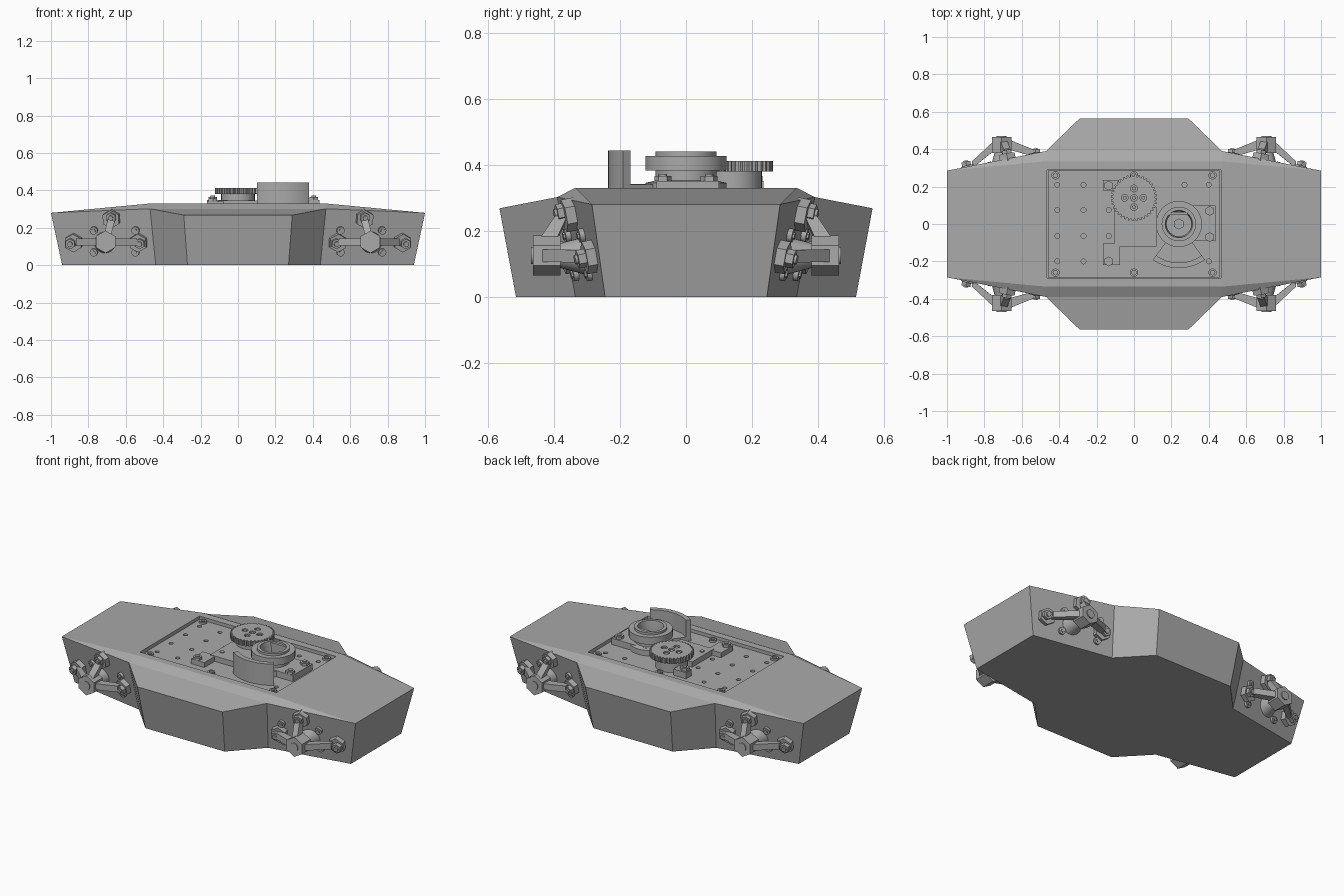
import bpy, bmesh, math
from mathutils import Matrix, Vector

if "Cube" in bpy.data.objects:
    bpy.data.objects.remove(bpy.data.objects["Cube"])

GREY = (0.4, 0.4, 0.4, 1)
mat = bpy.data.materials.new("plain_grey")
mat.use_nodes = True
mat.diffuse_color = GREY
mat.node_tree.nodes["Principled BSDF"].inputs["Base Color"].default_value = GREY


def finish(name, bm, smooth=True):
    bmesh.ops.recalc_face_normals(bm, faces=bm.faces)
    me = bpy.data.meshes.new(name)
    bm.to_mesh(me)
    bm.free()
    me.materials.append(mat)
    ob = bpy.data.objects.new(name, me)
    bpy.context.collection.objects.link(ob)
    bpy.ops.object.select_all(action='DESELECT')
    ob.select_set(True)
    bpy.context.view_layer.objects.active = ob
    if smooth:
        bpy.ops.object.shade_smooth_by_angle(angle=math.radians(32))
    return ob


def box(bm, x0, x1, y0, y1, z0, z1):
    m = Matrix.Translation(((x0 + x1) / 2, (y0 + y1) / 2, (z0 + z1) / 2))
    bmesh.ops.create_cube(bm, size=1, matrix=m @ Matrix.Diagonal((x1 - x0, y1 - y0, z1 - z0, 1)))


def rod(bm, start, axis, length, r, sides=20, r2=None, turn=0):
    """Prism or cone starting at a point and running along an axis."""
    axis = Vector(axis).normalized()
    m = Matrix.Translation(Vector(start) + axis * length / 2) @ axis.to_track_quat('Z', 'Y').to_matrix().to_4x4()
    bmesh.ops.create_cone(bm, cap_ends=True, segments=sides, radius1=r, radius2=r if r2 is None else r2,
                          depth=length, matrix=m @ Matrix.Rotation(turn, 4, 'Z'))


def prism(bm, outline, z0, z1):
    lo = [bm.verts.new((x, y, z0)) for x, y in outline]
    hi = [bm.verts.new((x, y, z1)) for x, y in outline]
    bm.faces.new(lo)
    bm.faces.new(hi)
    for i in range(len(lo)):
        j = (i + 1) % len(lo)
        bm.faces.new((lo[i], lo[j], hi[j], hi[i]))


def lathe(bm, profile, cx, cy, sides=48):
    verts = [bm.verts.new((cx + r, cy, z)) for r, z in profile]
    edges = [bm.edges.new(p) for p in zip(verts, verts[1:])]
    bmesh.ops.spin(bm, geom=verts + edges, cent=(cx, cy, 0), axis=(0, 0, 1), angle=math.tau,
                   steps=sides, use_merge=True)
    bmesh.ops.remove_doubles(bm, verts=bm.verts, dist=1e-5)


def cut(ob, bm):
    cutter = finish("cutter", bm, False)
    cutter.hide_render = True
    mod = ob.modifiers.new("cut", 'BOOLEAN')
    mod.operation, mod.solver, mod.object = 'DIFFERENCE', 'EXACT', cutter
    bpy.context.view_layer.objects.active = ob
    bpy.ops.object.modifier_apply(modifier="cut")
    bpy.data.objects.remove(cutter)


# Hull: mirrored corner points joined by faces
CORNER = {"end": (1, .285, .28), "waist": (.47, .39, .302), "bulge": (.29, .565, .268), "deck": (.47, .335, .33),
          "end_low": (.94, .245, 0), "waist_low": (.44, .335, 0), "bulge_low": (.27, .515, 0)}
bm = bmesh.new()
V = {(n, sx, sy): bm.verts.new((x * sx, y * sy, z))
     for n, (x, y, z) in CORNER.items() for sx in (-1, 1) for sy in (-1, 1)}
for sx in (-1, 1):
    bm.faces.new([V[k] for k in (("end", sx, 1), ("end", sx, -1), ("end_low", sx, -1), ("end_low", sx, 1))])
    bm.faces.new([V[k] for k in (("end", sx, 1), ("end", sx, -1), ("deck", sx, -1), ("deck", sx, 1))])
    for sy in (-1, 1):
        bm.faces.new([V[n, sx, sy] for n in ("end", "deck", "waist")])
        for a, b in (("end", "waist"), ("waist", "bulge")):
            bm.faces.new([V[n, sx, sy] for n in (a, b, b + "_low", a + "_low")])
for sy in (-1, 1):
    for a, b in (("deck", "waist"), ("waist", "bulge"), ("bulge", "bulge_low")):
        bm.faces.new((V[a, -1, sy], V[a, 1, sy], V[b, 1, sy], V[b, -1, sy]))
bm.faces.new([V["deck", sx, sy] for sx, sy in ((1, 1), (-1, 1), (-1, -1), (1, -1))])
low = ["end_low", "waist_low", "bulge_low"]
bm.faces.new([V[n, sx, sy] for sx, sy, step in ((1, 1, 1), (-1, 1, -1), (-1, -1, 1), (1, -1, -1))
              for n in low[::step]])
hull = finish("hull", bm, False)
PX, PY, PZ = .465, .29, .312
bm = bmesh.new()
box(bm, -PX, PX, -PY, PY, PZ - .02, .4)
cut(hull, bm)

# Deck plate with drilled holes
bm = bmesh.new()
box(bm, -PX + .004, PX - .004, -PY + .004, PY - .004, PZ - .03, PZ)
plate = finish("deck_plate", bm, False)
bm = bmesh.new()
for x in (-.41, -.27, -.135, .27, .4):
    for y in (.21, .075, -.064, -.2):
        if x < .2 or abs(y) > .1:
            rod(bm, (x, y, PZ - .02), (0, 0, 1), .04, .013, 14)
cut(plate, bm)

# Plate screws with hex sockets
bm = bmesh.new()
for x in (-.42, 0, .42):
    for y in (-.26, .26):
        lathe(bm, [(.022, PZ), (.022, PZ + .012), (.012, PZ + .012), (.012, PZ + .003), (0, PZ + .003)], x, y, 18)
finish("plate_screws", bm)

# Gear on its post
GX, GY = 0, .14
bm = bmesh.new()
TEETH = 36
outline = []
for i in range(TEETH):
    for f, r in ((0, .113), (.3, .113), (.45, .124), (.85, .124)):
        a = math.tau * (i + f) / TEETH
        outline.append((GX + r * math.cos(a), GY + r * math.sin(a)))
prism(bm, outline, .38, .412)
gear = finish("gear", bm, False)
spots = [(GX, GY)] + [(GX + .05 * math.cos(k * math.pi / 2), GY + .05 * math.sin(k * math.pi / 2)) for k in range(4)]
bm = bmesh.new()
for x, y in spots:
    rod(bm, (x, y, .395), (0, 0, 1), .04, .018, 16)
cut(gear, bm)
bm = bmesh.new()
for x, y in spots:
    rod(bm, (x, y, .39), (0, 0, 1), .018, .011, 6)
finish("gear_bolts", bm)
bm = bmesh.new()
rod(bm, (GX, GY, PZ), (0, 0, 1), .07, .09, 32)
finish("gear_post", bm)

# Mounting blocks and their bolts
bm = bmesh.new()
box(bm, -.105, .12, -.12, .09, PZ, .345)
box(bm, .2, .437, -.09, .1, PZ, .35)
box(bm, -.165, -.075, -.22, -.105, PZ, .342)
box(bm, -.165, -.08, .18, .235, PZ, .35)
finish("mounting_blocks", bm, False)
bm = bmesh.new()
for x, y, z in ((-.135, -.2, .342), (-.135, .205, .35), (.405, .07, .35), (.405, -.07, .35)):
    rod(bm, (x, y, z), (0, 0, 1), .016, .026, 6)
    rod(bm, (x, y, z), (0, 0, 1), .022, .013, 14)
for x in (-.07, .07):
    rod(bm, (x, -.055, .345), (0, 0, 1), .005, .013, 14)
finish("block_bolts", bm)

# Stepped turret ring with open centre
TX, TY = .24, 0
bm = bmesh.new()
lathe(bm, [(.123, PZ), (.123, .345), (.092, .352), (.092, .382), (.123, .382), (.123, .427), (.092, .427),
           (.092, .44), (.073, .44), (.066, .40), (.066, .36), (0, .36)], TX, TY)
finish("turret_ring", bm)
bm = bmesh.new()
rod(bm, (TX, TY, .36), (0, 0, 1), .03, .03, 6)
box(bm, TX - .06, TX + .06, TY + .048, TY + .064, .36, .435)
finish("turret_core", bm)


# Curved shield wall and its floor
def sector(bm, r0, r1, z0, z1, half=math.radians(36), n=20):
    angles = [-math.pi / 2 - half + 2 * half * i / n for i in range(n + 1)]
    pts = [(r1, a) for a in angles] + [(r0, a) for a in reversed(angles)]
    prism(bm, [(TX + r * math.cos(a), TY + r * math.sin(a)) for r, a in pts], z0, z1)


bm = bmesh.new()
sector(bm, .207, .236, PZ, .443)
sector(bm, .1, .22, PZ, .34)
finish("curved_shield", bm)


# Corner tripods: built once at the front left, mirrored to all corners
def wall(x, z):
    top, base = .39 - .198 * (x - .47), .335 - .18 * (x - .44)
    return Vector((x, -(base + (top - base) * z / .29), z))


HX, HZ = .708, .125
normal = (wall(HX + .1, HZ) - wall(HX, HZ)).cross(wall(HX, HZ + .1) - wall(HX, HZ)).normalized()
if normal.y > 0:
    normal.negate()
feet = [wall(.877, .123), wall(.53, .123), wall(.675, .25)]


def strut(bm, foot):
    side = Vector((foot.x - HX, 0, foot.z - HZ)).normalized()
    across = side.cross(Vector((0, 1, 0))) * .019
    near = Vector((HX, 0, HZ)) + side * .03
    far = foot - side * .01
    pts = []
    for p, ys in ((near, (-.455, -.4)), (far, (foot.y - .055, foot.y - .018))):
        for y in ys:
            pts += [bm.verts.new((p.x + s * across.x, y, p.z + s * across.z)) for s in (-1, 1)]
    bmesh.ops.convex_hull(bm, input=pts)


hub = bmesh.new()
rod(hub, (HX, -.464, HZ), (0, 1, 0), .084, .058, 6)
for v in hub.verts:  # set the hub with a corner upward
    dx, dz = v.co.x - HX, v.co.z - HZ
    a = math.atan2(dz, dx)
    a = math.pi / 2 + round((a - math.pi / 2) / (math.pi / 3)) * math.pi / 3
    v.co.x, v.co.z = HX + .06 * math.cos(a), HZ + .06 * math.sin(a)
rod(hub, (HX, -.47, HZ), (0, 1, 0), .02, .026, 20)
rod(hub, (HX, -.39, HZ), (0, 1, 0), .1, .035, 24, r2=.062)
struts, pads, nuts = bmesh.new(), bmesh.new(), bmesh.new()
for foot in feet:
    strut(struts, foot)
    rod(pads, foot - normal * .01, normal, .04, .05, 6)
    along = Vector((foot.x - HX, 0, foot.z - HZ)).normalized()
    tip = foot + along * .012
    rod(nuts, tip, normal, .052, .028, 6)
    rod(nuts, tip, normal, .06, .014, 14)
for x in (.77, .547):
    for z in (.187, .07):
        rod(nuts, wall(x, z) - normal * .02, normal, .034, .021, 16)
        rod(nuts, wall(x, z) - normal * .02, normal, .04, .011, 6)
for name, part in (("tripod_hub", hub), ("tripod_struts", struts), ("tripod_pads", pads), ("tripod_nuts", nuts)):
    ob = finish(name, part)
    mod = ob.modifiers.new("four_corners", 'MIRROR')
    mod.use_axis = (True, True, False)
    mod.use_clip = False
    mod.use_mirror_merge = False
